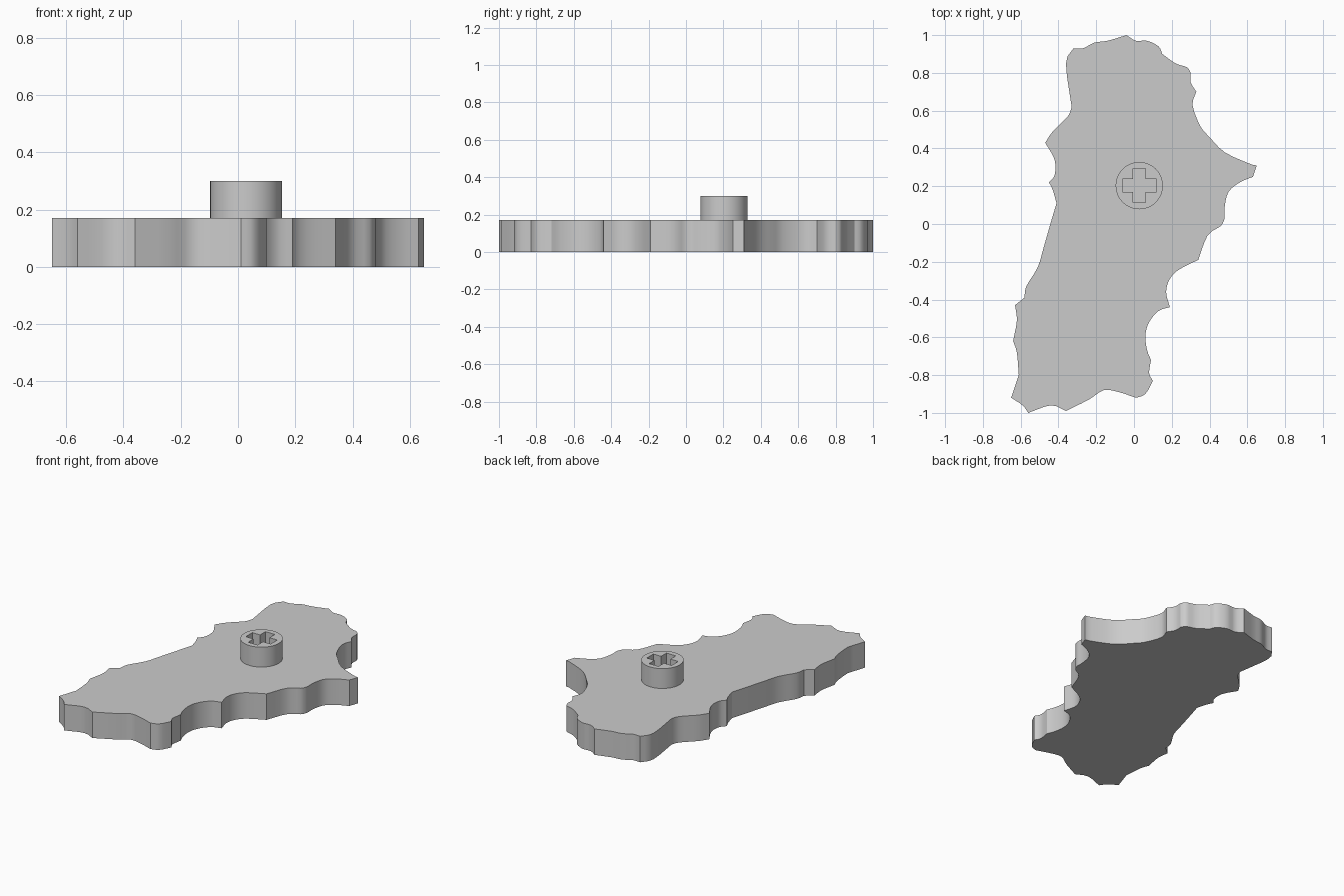
import bpy
import bmesh
import math
from mathutils import Vector

default_cube = bpy.data.objects.get("Cube")
if default_cube:
    bpy.data.objects.remove(default_cube, do_unlink=True)

PLATE_TOP = 0.17
PEG_TOP = 0.3
PEG_CENTRE = Vector((0.028, 0.203))
PEG_RADIUS = 0.125

# One grey plastic for the whole model
grey = bpy.data.materials.new("plain grey")
grey.use_nodes = True
colour = (0.6, 0.6, 0.6, 1)
grey.diffuse_color = colour
grey.node_tree.nodes["Principled BSDF"].inputs["Base Color"].default_value = colour


def prism(name, outline, bottom, top):
    """Extrude a closed flat outline straight up into a solid."""
    bm = bmesh.new()
    base = bm.faces.new([bm.verts.new((x, y, bottom)) for x, y in outline])
    extruded = bmesh.ops.extrude_face_region(bm, geom=[base], use_keep_orig=True)
    raised = [v for v in extruded["geom"] if isinstance(v, bmesh.types.BMVert)]
    bmesh.ops.translate(bm, verts=raised, vec=(0, 0, top - bottom))
    bmesh.ops.recalc_face_normals(bm, faces=bm.faces)
    mesh = bpy.data.meshes.new(name)
    bm.to_mesh(mesh)
    bm.free()
    mesh.materials.append(grey)
    obj = bpy.data.objects.new(name, mesh)
    bpy.context.collection.objects.link(obj)
    return obj


def smooth(obj):
    """Smooth the curved walls but keep the corners crisp."""
    bpy.ops.object.select_all(action="DESELECT")
    obj.select_set(True)
    bpy.context.view_layer.objects.active = obj
    bpy.ops.object.shade_smooth_by_angle(angle=math.radians(30))


def curve_through(points, steps=3):
    """Catmull-Rom curve from the first point up to, not including, the last."""
    pts = [Vector(p) for p in points]
    pts = [2 * pts[0] - pts[1]] + pts + [2 * pts[-1] - pts[-2]]
    result = []
    for a, b, c, d in zip(pts, pts[1:], pts[2:], pts[3:]):
        for i in range(steps):
            t = i / steps
            result.append(b + ((c - a) * t
                               + (2 * a - 5 * b + 4 * c - d) * t ** 2
                               + (3 * b - a - 3 * c + d) * t ** 3) / 2)
    return result


# Ragged edge of the plate: each row is a smooth stretch starting at a sharp corner
right_edge = [
    [(-.04, 1), (.01, .97), (.07, .97), (.13, .94)],
    [(.15, .9), (.22, .85), (.28, .83)],
    [(.3, .8), (.3, .75)],
    [(.33, .7), (.31, .63), (.35, .52), (.4, .46), (.48, .38), (.61, .32)],
    [(.65, .31)],
    [(.63, .25), (.56, .22), (.5, .17), (.48, .09)],
    [(.48, .03), (.46, -.01), (.39, -.06)],
    [(.34, -.19), (.24, -.24), (.19, -.29), (.17, -.36)],
    [(.19, -.44), (.13, -.46), (.08, -.52), (.06, -.59), (.07, -.67)],
    [(.09, -.72), (.08, -.79)],
]
left_edge = [
    [(.1, -.83), (.06, -.9)],
    [(.01, -.92), (-.08, -.89), (-.16, -.88), (-.24, -.93)],
    [(-.36, -.99), (-.44, -.96)],
    [(-.56, -1), (-.59, -.96)],
    [(-.65, -.92)],
    [(-.61, -.8), (-.62, -.68)],
    [(-.64, -.62), (-.62, -.51)],
    [(-.63, -.43)],
    [(-.58, -.39), (-.57, -.33), (-.51, -.23), (-.48, -.13), (-.44, .01)],
    [(-.41, .11), (-.43, .18)],
    [(-.45, .22), (-.42, .26), (-.42, .34)],
    [(-.47, .43), (-.43, .49), (-.35, .57)],
    [(-.33, .62), (-.36, .85)],
    [(-.32, .93), (-.27, .93), (-.21, .96), (-.14, .97)],
]

stretches = right_edge + left_edge
plate_outline = []
for stretch, following in zip(stretches, stretches[1:] + stretches[:1]):
    plate_outline += curve_through(stretch + following[:1])

plate = prism("base_plate", plate_outline, 0, PLATE_TOP)
smooth(plate)

# Round peg standing on the plate
SIDES = 64
circle = [PEG_CENTRE + PEG_RADIUS * Vector((math.cos(a), math.sin(a)))
          for a in (math.tau * i / SIDES for i in range(SIDES))]
peg = prism("round_peg", circle, PLATE_TOP, PEG_TOP)

# Cross-shaped socket cut down to the plate
reach, half_width = 0.09, 0.034
arm = [Vector((reach, -half_width)), Vector((reach, half_width)),
       Vector((half_width, half_width))]
cross = []
for quarter in range(4):
    for corner in arm:
        x, y = corner
        for _ in range(quarter):
            x, y = -y, x
        cross.append(PEG_CENTRE + Vector((x, y)))
cutter = prism("socket_cutter", cross, PLATE_TOP - 0.05, PEG_TOP + 0.05)
cutter.hide_render = True

socket = peg.modifiers.new("socket", "BOOLEAN")
socket.operation = "DIFFERENCE"
socket.solver = "EXACT"
socket.object = cutter
bpy.context.view_layer.objects.active = peg
bpy.ops.object.modifier_apply(modifier=socket.name)
bpy.data.objects.remove(cutter, do_unlink=True)
smooth(peg)
